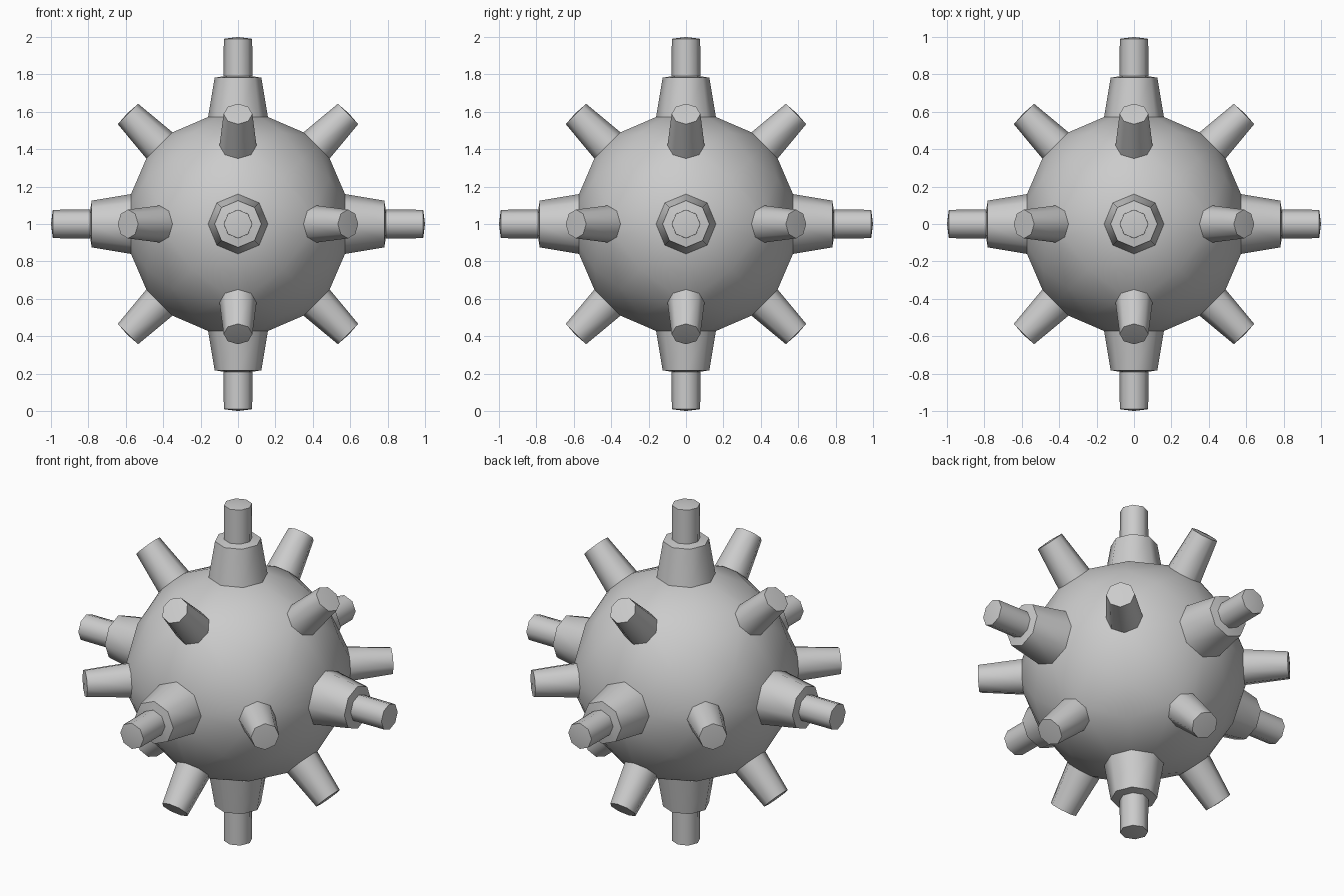
import bpy, bmesh, math
from itertools import product
from mathutils import Vector

if "Cube" in bpy.data.objects:
    bpy.data.objects.remove(bpy.data.objects["Cube"])

CENTRE = Vector((0, 0, 1))
AXES = [Vector((1, 0, 0)), Vector((0, 1, 0)), Vector((0, 0, 1))]
DIRS = [Vector(d) for d in product((-1, 0, 1), repeat=3)]

# (radius, distance from centre) profiles; last distance is the cap centre
LONG = [(0.16, 0.572), (0.125, 0.782), (0.077, 0.79), (0.076, 0.99)]
SHORT = [(0.099, 0.594), (0.077, 0.832)]
SPIKES = ([(d.normalized(), LONG, 1.0) for d in DIRS if d.length_squared == 1] +
          [(d.normalized(), SHORT, 0.837) for d in DIRS if d.length_squared == 2])


def ring(d, radius, dist):
    """Eight points around direction d."""
    u = next(a for a in AXES if abs(a.dot(d)) < 1e-4)
    v = d.cross(u)
    return [CENTRE + d * dist + radius * (u * math.cos(k * math.pi / 4) + v * math.sin(k * math.pi / 4))
            for k in range(8)]


def finish(bm, name, angle):
    bmesh.ops.recalc_face_normals(bm, faces=bm.faces)
    mesh = bpy.data.meshes.new(name)
    bm.to_mesh(mesh)
    bm.free()
    obj = bpy.data.objects.new(name, mesh)
    bpy.context.collection.objects.link(obj)
    bpy.ops.object.select_all(action='DESELECT')
    obj.select_set(True)
    bpy.context.view_layer.objects.active = obj
    bpy.ops.object.shade_smooth_by_angle(angle=math.radians(angle))


# Round body: hull through the spike bases and the open areas between them
bm = bmesh.new()
for d, profile, _ in SPIKES:
    for p in ring(d, *profile[0]):
        bm.verts.new(p)
for d in product((-2, -1, 1, 2), repeat=3):
    if sorted(map(abs, d)) in ([1, 1, 1], [1, 1, 2]):
        bm.verts.new(CENTRE + Vector(d).normalized() * 0.597)
bmesh.ops.convex_hull(bm, input=bm.verts)
finish(bm, "round_body", 40)

# Spikes: stepped ones on the axes, plain ones on the diagonals
for i, (d, profile, tip) in enumerate(SPIKES):
    bm = bmesh.new()
    rings = [[bm.verts.new(p) for p in ring(d, r, h)] for r, h in profile]
    for a, b in zip(rings, rings[1:]):
        for k in range(8):
            n = (k + 1) % 8
            bm.faces.new((a[k], a[n], b[n], b[k]))
    top = bm.verts.new(CENTRE + d * tip)
    for k in range(8):
        bm.faces.new((rings[-1][k], rings[-1][(k + 1) % 8], top))
    name = "stepped_spike" if profile is LONG else "diagonal_spike"
    finish(bm, f"{name}_{i + 1}", 50)
